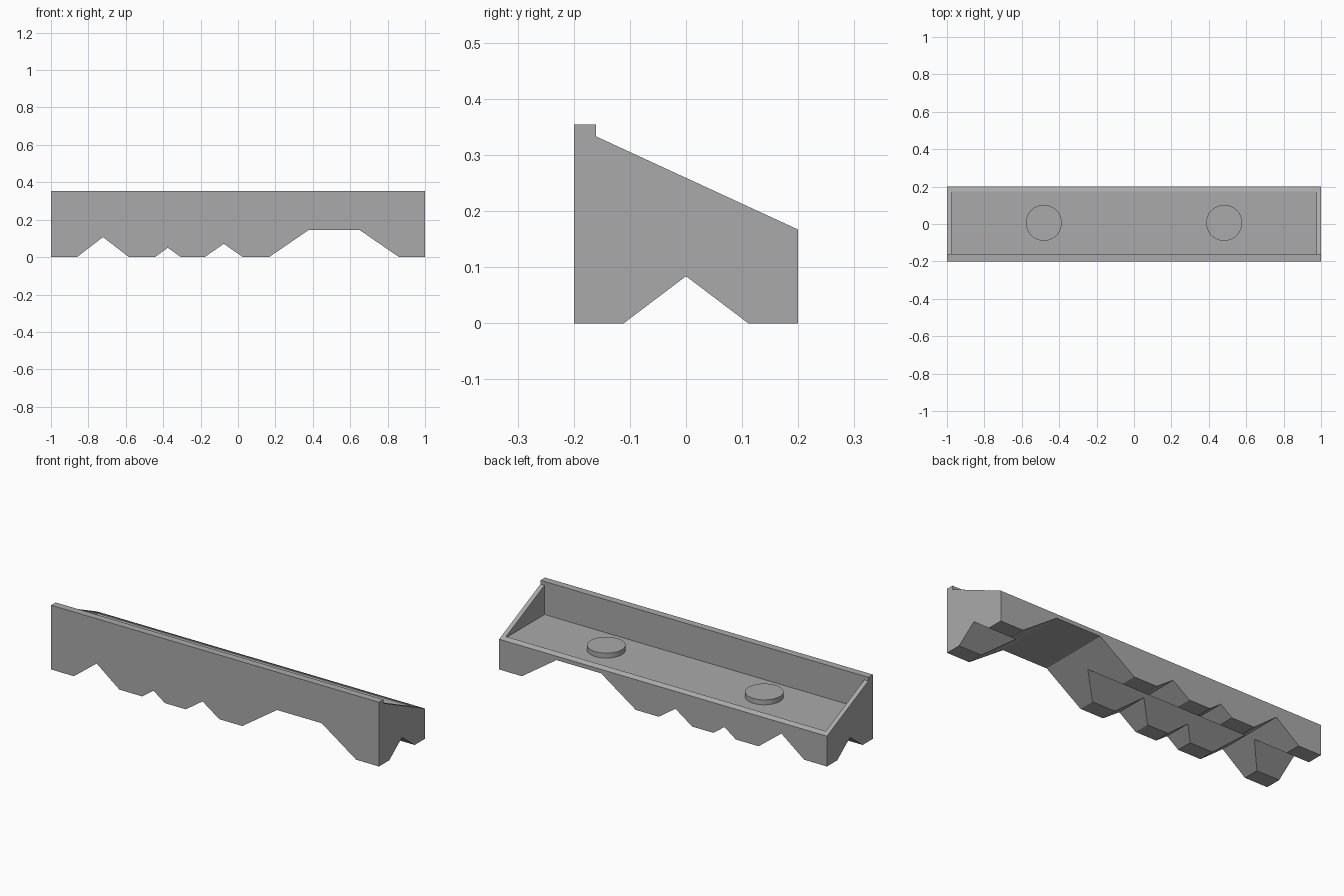
import bpy
import bmesh
from mathutils import Vector

cube = bpy.data.objects.get("Cube")
if cube:
    bpy.data.objects.remove(cube, do_unlink=True)

grey = bpy.data.materials.new("plain grey")
grey.use_nodes = True
colour = (0.4, 0.4, 0.4, 1)
grey.diffuse_color = colour
grey.node_tree.nodes["Principled BSDF"].inputs["Base Color"].default_value = colour


def finish(name, bm):
    bmesh.ops.recalc_face_normals(bm, faces=bm.faces)
    mesh = bpy.data.meshes.new(name)
    bm.to_mesh(mesh)
    bm.free()
    mesh.materials.append(grey)
    obj = bpy.data.objects.new(name, mesh)
    bpy.context.collection.objects.link(obj)
    return obj


def prism(name, outline, axis, half):
    """Extrude a closed outline symmetrically along the x or y axis."""
    bm = bmesh.new()
    if axis == "x":
        points = [(-half, a, z) for a, z in outline]
        move = Vector((2 * half, 0, 0))
    else:
        points = [(a, -half, z) for a, z in outline]
        move = Vector((0, 2 * half, 0))
    face = bm.faces.new([bm.verts.new(p) for p in points])
    extruded = bmesh.ops.extrude_face_region(bm, geom=[face])["geom"]
    verts = [v for v in extruded if isinstance(v, bmesh.types.BMVert)]
    bmesh.ops.translate(bm, verts=verts, vec=move)
    return finish(name, bm)


def cut(target, cutter):
    mod = target.modifiers.new("cut", "BOOLEAN")
    mod.operation = "DIFFERENCE"
    mod.solver = "EXACT"
    mod.object = cutter
    bpy.context.view_layer.objects.active = target
    bpy.ops.object.modifier_apply(modifier=mod.name)
    bpy.data.objects.remove(cutter, do_unlink=True)


# Sloping body with a raised front lip
lip_y, rim_y, floor = -0.16, 0.175, 0.172
body = prism("tray_body", [(-0.2, 0), (0.2, 0), (0.2, 0.167), (lip_y, 0.333),
                           (lip_y, 0.354), (-0.2, 0.354)], "x", 1)

# Open tray recess
cut(body, prism("recess_cutter", [(lip_y, floor), (rim_y, floor),
                                  (rim_y, 0.5), (lip_y, 0.5)], "x", 0.975))

# Notches through the depth: left foot, left top, right top, right foot, height
notches = [(-0.861, -0.722, -0.722, -0.583, 0.107),
           (-0.444, -0.375, -0.375, -0.306, 0.05),
           (-0.178, -0.076, -0.076, 0.026, 0.071),
           (0.166, 0.378, 0.65, 0.861, 0.145)]
# Matching notch along the length
channel = (-0.111, 0, 0, 0.111, 0.084)


def notch_cutter(axis, half, a, b, c, d, top):
    # Continue the slanted sides below the ground for a clean cut
    drop = 0.1
    left = a - (b - a) * drop / top
    right = d + (d - c) * drop / top
    outline = [(left, -drop), (right, -drop), (c, top)]
    if b != c:
        outline.append((b, top))
    return prism("notch_cutter", outline, axis, half)


for notch in notches:
    cut(body, notch_cutter("y", 0.5, *notch))
cut(body, notch_cutter("x", 1.5, *channel))

# Round studs on the tray floor
for side, x in (("left", 0.482), ("right", -0.482)):
    bm = bmesh.new()
    bmesh.ops.create_cone(bm, cap_ends=True, segments=48, radius1=0.096,
                          radius2=0.096, depth=0.035)
    bmesh.ops.translate(bm, verts=bm.verts, vec=(x, 0.006, floor + 0.01))
    stud = finish(side + "_stud", bm)
    bpy.ops.object.select_all(action="DESELECT")
    stud.select_set(True)
    bpy.context.view_layer.objects.active = stud
    bpy.ops.object.shade_smooth_by_angle()
